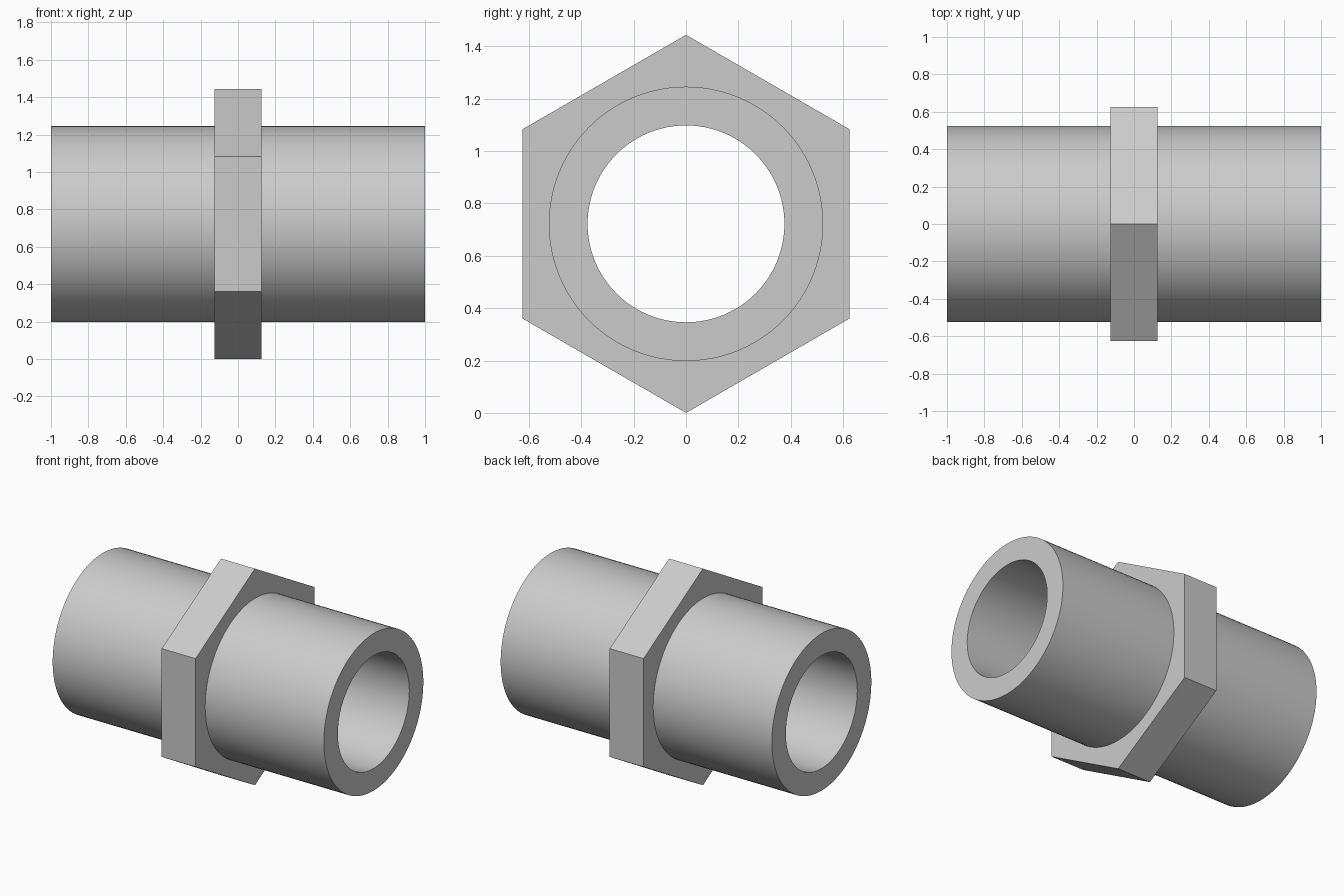
import bpy
import bmesh
from math import cos, sin, pi, radians

if "Cube" in bpy.data.objects:
    bpy.data.objects.remove(bpy.data.objects["Cube"], do_unlink=True)

SEGMENTS = 96            # multiple of six, so the hexagon corners are exact
HALF_LENGTH = 1.0
HALF_COLLAR = 0.125
OUTER, BORE = 0.524, 0.376
HEX_CORNER = 0.722       # centre to corner, also the axis height

# Plain grey metal
metal = bpy.data.materials.new("grey_metal")
metal.use_nodes = True
grey = (0.6, 0.6, 0.6, 1)
metal.diffuse_color = grey
metal.node_tree.nodes["Principled BSDF"].inputs["Base Color"].default_value = grey


def round_section(radius):
    return lambda angle: radius


def hex_section(angle):
    """Distance to a hexagon with a corner pointing straight up."""
    return HEX_CORNER * cos(pi / 6) / cos(angle % (pi / 3) - pi / 6)


def add_ring(bm, x, section):
    ring = []
    for i in range(SEGMENTS):
        a = 2 * pi * i / SEGMENTS
        r = section(a)
        ring.append(bm.verts.new((x, r * sin(a), r * cos(a))))
    return ring


# Closed profile around the axis: left pipe, hexagonal collar, right pipe, bore
outer, bore = round_section(OUTER), round_section(BORE)
stations = [
    (-HALF_LENGTH, bore), (-HALF_LENGTH, outer),
    (-HALF_COLLAR, outer), (-HALF_COLLAR, hex_section),
    (HALF_COLLAR, hex_section), (HALF_COLLAR, outer),
    (HALF_LENGTH, outer), (HALF_LENGTH, bore),
]

bm = bmesh.new()
rings = [add_ring(bm, x, section) for x, section in stations]
for k, ring in enumerate(rings):
    following = rings[(k + 1) % len(rings)]
    for i in range(SEGMENTS):
        j = (i + 1) % SEGMENTS
        bm.faces.new((ring[i], ring[j], following[j], following[i]))
bmesh.ops.recalc_face_normals(bm, faces=bm.faces)

mesh = bpy.data.meshes.new("hex_pipe_nipple")
bm.to_mesh(mesh)
bm.free()
mesh.materials.append(metal)

nipple = bpy.data.objects.new("hex_pipe_nipple", mesh)
nipple.location.z = HEX_CORNER
bpy.context.collection.objects.link(nipple)

# Smooth round walls, crisp hexagon and rims
bpy.ops.object.select_all(action="DESELECT")
nipple.select_set(True)
bpy.context.view_layer.objects.active = nipple
bpy.ops.object.shade_smooth_by_angle(angle=radians(30))
